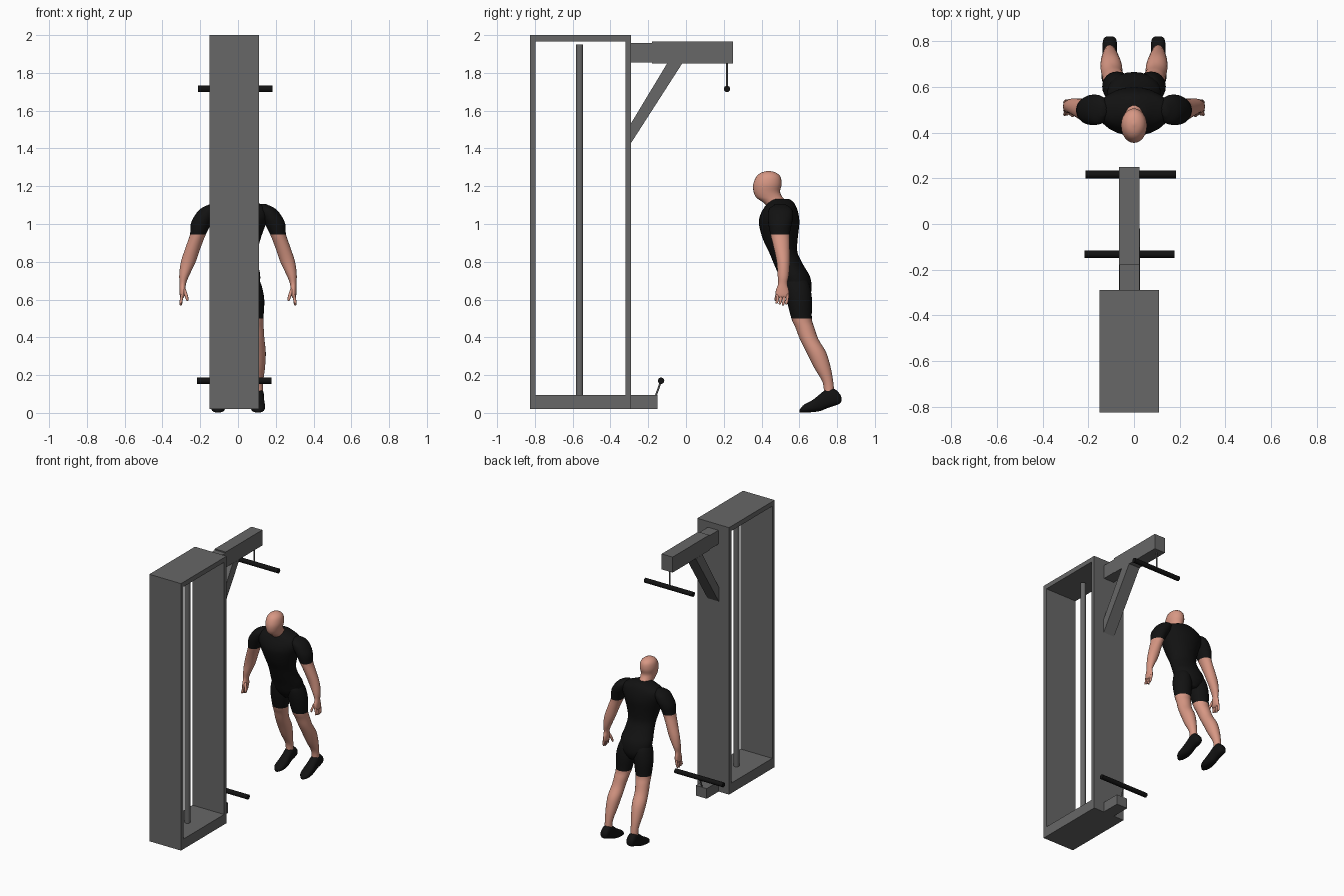
import bpy, bmesh, math
from mathutils import Vector

if "Cube" in bpy.data.objects:
    bpy.data.objects.remove(bpy.data.objects["Cube"], do_unlink=True)


def material(name, r, g, b):
    m = bpy.data.materials.new(name)
    m.use_nodes = True
    m.diffuse_color = (r, g, b, 1)
    m.node_tree.nodes["Principled BSDF"].inputs["Base Color"].default_value = (r, g, b, 1)
    return m


GREY = material("steel grey", 0.135, 0.135, 0.135)
BLACK = material("black", 0.006, 0.006, 0.006)
SKIN = material("skin", 0.68, 0.31, 0.23)
MID = -0.02  # the machine's centre line in x


def finish(name, bm, mats, smooth=False):
    bmesh.ops.recalc_face_normals(bm, faces=bm.faces)
    mesh = bpy.data.meshes.new(name)
    bm.to_mesh(mesh)
    bm.free()
    for m in mats:
        mesh.materials.append(m)
    if smooth:
        mesh.shade_smooth()
    ob = bpy.data.objects.new(name, mesh)
    bpy.context.collection.objects.link(ob)
    return ob


def extrude(name, outline, width):
    """Extrude a (y, z) outline across the machine's centre line."""
    bm = bmesh.new()
    face = bm.faces.new([bm.verts.new((MID - width / 2, y, z)) for y, z in outline])
    new = bmesh.ops.extrude_face_region(bm, geom=[face])["geom"]
    bmesh.ops.translate(bm, vec=(width, 0, 0),
                        verts=[v for v in new if isinstance(v, bmesh.types.BMVert)])
    return finish(name, bm, [GREY])


def box(name, y0, y1, z0, z1, width):
    return extrude(name, [(y0, z0), (y1, z0), (y1, z1), (y0, z1)], width)


def rod(name, a, b, radius, mat, sides=20):
    a, b = Vector(a), Vector(b)
    bm = bmesh.new()
    bmesh.ops.create_cone(bm, cap_ends=True, segments=sides, radius1=radius,
                          radius2=radius, depth=(b - a).length)
    turn = (b - a).to_track_quat("Z", "Y").to_matrix()
    bmesh.ops.rotate(bm, verts=bm.verts, matrix=turn)
    bmesh.ops.translate(bm, verts=bm.verts, vec=(a + b) / 2)
    for f in bm.faces:
        f.smooth = len(f.verts) == 4
    return finish(name, bm, [mat])


def loft(name, rings, mats, side=1, hem=None, upright=False, power=1.0, sides=24, steps=4):
    """Smooth skin over oval rings (x, y, z, radius x, other radius).
    Faces above the hem height take the second material."""
    pts = [Vector(r) for r in rings]
    path = []
    for i in range(len(pts) - 1):
        p0, p1, p2, p3 = (pts[max(i - 1, 0)], pts[i], pts[i + 1],
                          pts[min(i + 2, len(pts) - 1)])
        for s in range(steps):
            t = s / steps
            path.append(p1 + 0.5 * t * ((p2 - p0) + t * ((2 * p0 - 5 * p1 + 4 * p2 - p3)
                        + t * (3 * p1 - p0 - 3 * p2 + p3))))
    path.append(pts[-1])
    bm = bmesh.new()
    loops = []
    for x, y, z, ra, rb in path:
        loop = []
        for k in range(sides):
            c, s = math.cos(math.tau * k / sides), math.sin(math.tau * k / sides)
            u = ra * math.copysign(abs(c) ** power, c)
            v = rb * math.copysign(abs(s) ** power, s)
            spot = (x + u, y, z + v) if upright else (x + u, y + v, z)
            loop.append(bm.verts.new((side * spot[0], spot[1], spot[2])))
        loops.append(loop)
    for a, b in zip(loops, loops[1:]):
        for k in range(sides):
            j = (k + 1) % sides
            bm.faces.new((a[k], a[j], b[j], b[k]))
    bm.faces.new(loops[0])
    bm.faces.new(loops[-1])
    if hem is not None:
        for f in bm.faces:
            f.material_index = int(f.calc_center_median().z > hem)
    return finish(name, bm, mats, smooth=True)


# Tower frame with open sides
W = 0.26
box("frame_base", -0.825, -0.29, 0.02, 0.095, W)
box("frame_top", -0.825, -0.29, 1.965, 2.0, W)
box("frame_front_panel", -0.825, -0.797, 0.095, 1.965, W)
box("frame_back_panel", -0.32, -0.29, 0.095, 1.965, W)
rod("guide_post", (MID, -0.563, 0.095), (MID, -0.563, 1.95), 0.019, GREY)

# Upper arm with its brace, and the foot beam
box("arm_mount", -0.29, -0.18, 1.855, 1.957, 0.086)
box("upper_arm_beam", -0.18, 0.25, 1.85, 1.965, 0.09)
extrude("arm_brace", [(-0.29, 1.43), (-0.02, 1.85), (-0.1, 1.85), (-0.29, 1.535)], 0.092)
box("foot_beam", -0.29, -0.15, 0.02, 0.095, 0.09)

# Pull bars and cables
rod("upper_cable", (MID, 0.217, 1.715), (MID, 0.217, 1.85), 0.005, GREY, 10)
rod("upper_pull_bar", (-0.213, 0.217, 1.715), (0.183, 0.217, 1.715), 0.017, BLACK)
rod("lower_cable", (MID, -0.16, 0.09), (MID, -0.132, 0.17), 0.005, GREY, 10)
rod("lower_pull_bar", (-0.217, -0.132, 0.17), (0.178, -0.132, 0.17), 0.017, BLACK)

# Head and neck
loft("head", [(0, .495, 1.06, .05, .05), (0, .478, 1.10, .046, .055),
              (0, .463, 1.122, .045, .066), (0, .442, 1.14, .046, .07),
              (0, .428, 1.17, .051, .07), (0, .431, 1.21, .057, .075),
              (0, .436, 1.25, .05, .064), (0, .437, 1.272, .031, .039),
              (0, .437, 1.281, .004, .005)], [SKIN])

# Torso in shirt and shorts
loft("torso", [(0, .60, .60, .04, .045), (0, .593, .65, .105, .072),
               (0, .576, .72, .118, .081), (0, .546, .78, .108, .077),
               (0, .515, .85, .104, .075), (0, .499, .92, .119, .092),
               (0, .493, 1.0, .147, .107), (0, .495, 1.05, .162, .101),
               (0, .50, 1.09, .15, .084), (0, .502, 1.117, .09, .066),
               (0, .498, 1.132, .05, .048)], [BLACK])

ARM = [(.296, .51, .607, .004, .025), (.295, .51, .62, .013, .035),
       (.293, .51, .65, .016, .034), (.292, .512, .685, .017, .024),
       (.284, .515, .73, .027, .03), (.263, .515, .80, .039, .035),
       (.236, .506, .88, .04, .043), (.212, .498, .945, .042, .051),
       (.196, .498, 1.0, .054, .062), (.176, .50, 1.04, .056, .067),
       (.154, .50, 1.08, .045, .06), (.135, .50, 1.105, .015, .025)]
LEG = [(.106, .758, .09, .026, .028), (.106, .752, .16, .027, .028),
       (.104, .722, .24, .039, .044), (.10, .69, .32, .047, .052),
       (.094, .652, .39, .046, .049), (.086, .63, .45, .05, .05),
       (.08, .612, .50, .055, .054), (.073, .60, .60, .066, .067),
       (.068, .588, .68, .055, .065), (.065, .58, .72, .035, .045)]
SHOE = [(.106, .602, .01, .012, .008), (.106, .625, .023, .033, .021),
        (.105, .67, .036, .038, .032), (.105, .71, .055, .034, .045),
        (.106, .75, .078, .032, .052), (.106, .785, .082, .032, .045),
        (.106, .813, .075, .026, .027), (.106, .822, .072, .01, .012)]

# Limbs, mirrored left and right
for label, side in (("left", 1), ("right", -1)):
    loft(label + "_arm", ARM, [SKIN, BLACK], side, hem=0.945)
    loft(label + "_leg", LEG, [SKIN, BLACK], side, hem=0.50)
    loft(label + "_shoe", SHOE, [BLACK], side, upright=True, power=0.8)
    for n in range(4):
        y = 0.485 + 0.017 * n
        tip = 0.568 + 0.005 * abs(n - 2)
        loft(f"{label}_finger_{n + 1}",
             [(.303, y - .006, tip, .002, .002), (.303, y - .005, tip + .006, .007, .007),
              (.30, y, .60, .008, .008), (.295, y, .63, .009, .009)],
             [SKIN], side, sides=10, steps=2)
    loft(label + "_thumb",
         [(.268, .474, .592, .002, .002), (.269, .475, .60, .007, .007),
          (.275, .482, .625, .009, .009), (.289, .495, .66, .011, .012)],
         [SKIN], side, sides=10, steps=2)
